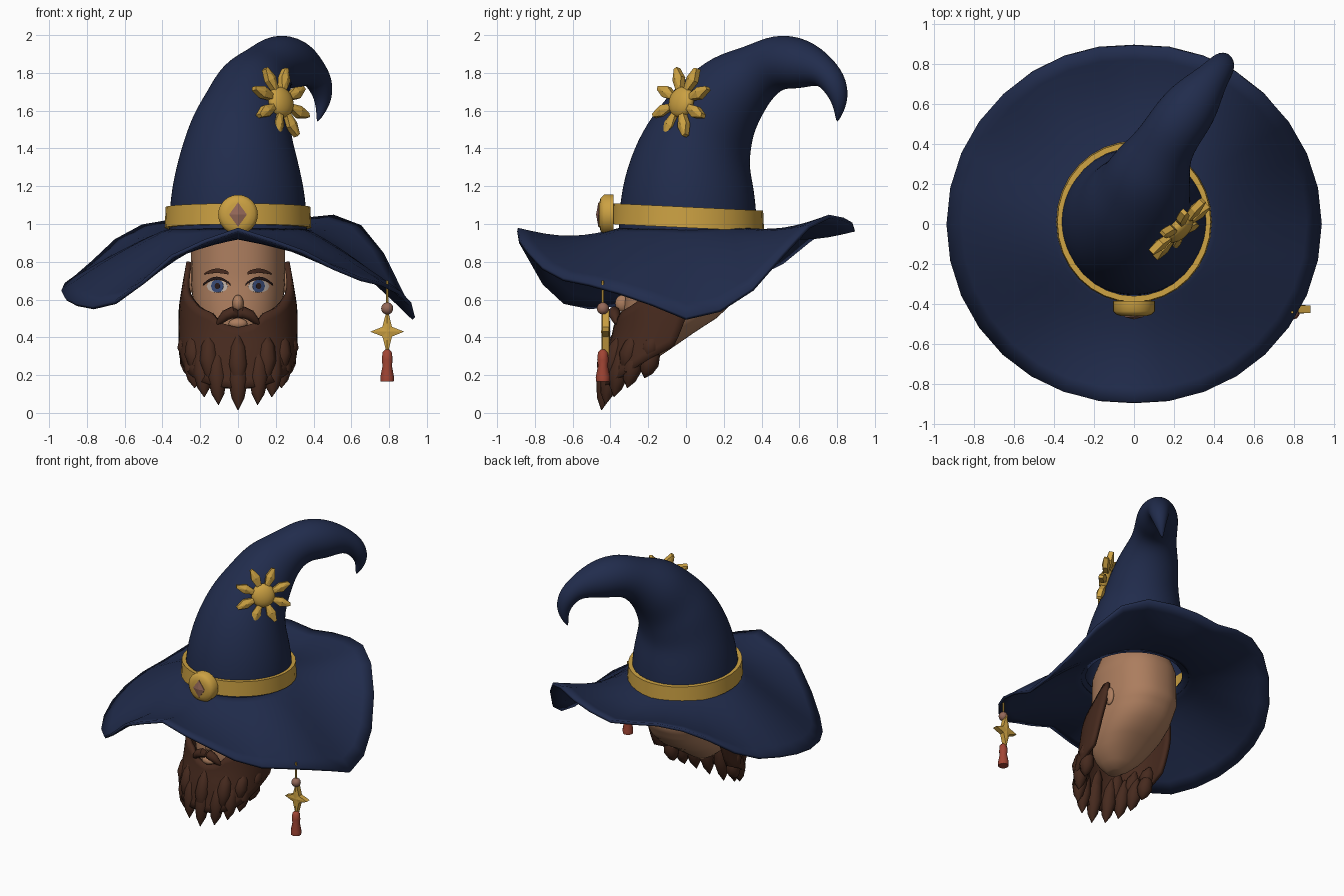
import bpy, bmesh, math
from mathutils import Vector, Matrix, Quaternion

if "Cube" in bpy.data.objects:
    bpy.data.objects.remove(bpy.data.objects["Cube"])


def material(name, *rgb):
    m = bpy.data.materials.new(name)
    m.use_nodes = True
    m.diffuse_color = (*rgb, 1)
    m.node_tree.nodes["Principled BSDF"].inputs["Base Color"].default_value = (*rgb, 1)
    return m


NAVY = material("navy cloth", .015, .025, .073)
GOLD = material("gold", .6, .355, .055)
SKIN = material("skin", .41, .205, .112)
HAIR = material("brown hair", .062, .023, .013)
RED = material("red tassel", .36, .06, .035)
ROSE = material("rose stone", .3, .14, .1)
WHITE = material("eye white", .5, .42, .37)
BLUE = material("iris blue", .04, .07, .18)
DARK = material("dark lash", .02, .01, .01)


def make(name, bm, mat, smooth=True, loc=(0, 0, 0), turn=(0, 0, 0)):
    bmesh.ops.recalc_face_normals(bm, faces=bm.faces)
    mesh = bpy.data.meshes.new(name)
    bm.to_mesh(mesh)
    bm.free()
    mesh.materials.append(mat)
    ob = bpy.data.objects.new(name, mesh)
    bpy.context.collection.objects.link(ob)
    ob.location = loc
    ob.rotation_euler = turn
    if smooth:
        bpy.ops.object.select_all(action='DESELECT')
        ob.select_set(True)
        bpy.context.view_layer.objects.active = ob
        bpy.ops.object.shade_smooth_by_angle(angle=math.radians(50))
    return ob


def bridge(bm, rows, closed=True):
    for a, b in zip(rows, rows[1:]):
        n = len(a)
        for i in range(n if closed else n - 1):
            j = (i + 1) % n
            bm.faces.new((a[i], a[j], b[j], b[i]))


def table(keys, t):
    """Linear lookup in rows of (key, value, ...)."""
    for a, b in zip(keys, keys[1:]):
        if t <= b[0]:
            f = max(0, (t - a[0]) / (b[0] - a[0]))
            return [p + (q - p) * f for p, q in zip(a[1:], b[1:])]
    return list(keys[-1][1:])


def tube(name, pts, radii, mat, segs=10, caps=(True, True)):
    bm, rows = bmesh.new(), []
    pts = [Vector(p) for p in pts]
    q, old = Quaternion(), Vector((0, 0, 1))
    for i, p in enumerate(pts):
        t = (pts[min(i + 1, len(pts) - 1)] - pts[max(i - 1, 0)]).normalized()
        q, old = old.rotation_difference(t) @ q, t
        rows.append([bm.verts.new(p + q @ Vector((radii[i] * math.cos(k * math.tau / segs),
                     radii[i] * math.sin(k * math.tau / segs), 0))) for k in range(segs)])
    bridge(bm, rows)
    for row, cap in zip((rows[0], rows[-1]), caps):
        if cap:
            bm.faces.new(row)
    return make(name, bm, mat)


def ball(name, loc, size, mat, turn=(0, 0, 0)):
    bm = bmesh.new()
    bmesh.ops.create_uvsphere(bm, u_segments=20, v_segments=12, radius=1)
    bmesh.ops.scale(bm, vec=size, verts=bm.verts)
    return make(name, bm, mat, True, loc, turn)


def faceted(name, outline, half, ridge, mat, loc, turn=(0, 0, 0)):
    """Thick outline in the xz plane with a raised point on both sides."""
    bm = bmesh.new()
    rows = [[bm.verts.new((x, y, z)) for x, z in outline] for y in (-half, half)]
    bridge(bm, rows)
    cx = sum(p[0] for p in outline) / len(outline)
    cz = sum(p[1] for p in outline) / len(outline)
    for row, y in zip(rows, (-half - ridge, half + ridge)):
        c = bm.verts.new((cx, y, cz))
        for i, v in enumerate(row):
            bm.faces.new((v, row[(i + 1) % len(row)], c))
    return make(name, bm, mat, False, loc, turn)


def oval(a, cy, rx, ry):
    """Squarish oval; angle 0 is the front, positive towards +x."""
    s, c = math.sin(a), math.cos(a)
    p = 2 / 2.3
    return math.copysign(abs(s) ** p, s) * rx, cy - math.copysign(abs(c) ** p, c) * ry


# Crown: a tapering, lumpy tube bent backwards into a hooked tip
crown = [(0, .01, .95, .37), (0, .01, 1.1, .365), (0, .02, 1.25, .342), (.005, .05, 1.4, .302),
         (.02, .11, 1.52, .267), (.055, .17, 1.62, .235), (.085, .27, 1.735, .205),
         (.145, .385, 1.805, .15), (.21, .49, 1.865, .147), (.3, .61, 1.85, .14),
         (.39, .73, 1.815, .08), (.44, .79, 1.74, .07), (.455, .82, 1.64, .042), (.42, .8, 1.54, .005)]
hat = tube("hat_crown", [c[:3] for c in crown], [c[3] for c in crown], NAVY, 24, (False, True))
hat.modifiers.new("smooth", 'SUBSURF').levels = 2

# Brim: a disc whose rim rises and falls around the head
rim = [(-180, .97), (-160, 1.02), (-148, 1.0), (-135, .91), (-118, .74), (-90, .64), (-72, .58),
       (-52, .55), (-40, .61), (-20, .86), (0, .97), (20, .87), (40, .72), (60, .67), (75, .6),
       (90, .5), (100, .53), (115, .68), (125, .86), (134, .98), (146, 1.04), (160, 1.02), (180, .97)]
bm, rows = bmesh.new(), []
for j in range(9):
    t, row = j / 8, []
    for i in range(32):
        deg = -180 + i * 360 / 32
        a = math.radians(deg)
        r = .33 + .562 * t + .038 * t * abs(math.sin(a))
        z = .975 + (table(rim, deg)[0] - .975) * t ** 1.25
        z -= .045 * math.sin(math.pi * t) * math.cos(a) ** 2
        row.append(bm.verts.new((r * math.sin(a), -r * math.cos(a), z)))
    rows.append(row)
bridge(bm, rows)
brim = make("hat_brim", bm, NAVY)
solid = brim.modifiers.new("thickness", 'SOLIDIFY')
solid.thickness, solid.offset = .02, 0

# Hat band, tilted slightly back
bm = bmesh.new()
rows = []
for r, z in ((.355, .98), (.388, .98), (.383, 1.09), (.355, 1.09), (.355, .98)):
    rows.append([bm.verts.new((r * math.cos(k * math.tau / 32), .01 + r * 1.04 * math.sin(k * math.tau / 32),
                 z - .05 * math.sin(k * math.tau / 32) * r)) for k in range(32)])
bridge(bm, rows)
bmesh.ops.remove_doubles(bm, verts=bm.verts, dist=.0001)
make("hat_band", bm, GOLD)

# Round buckle with a diamond stone
tube("buckle", [(0, y, 1.05) for y in (-.385, -.435, -.452, -.46)], [.105, .105, .088, .06], GOLD, 24)
faceted("buckle_stone", [(-.047, 0), (0, .065), (.047, 0), (0, -.065)], .004, .012, ROSE, (0, -.46, 1.05))

# Sun badge on the crown, leaning back with the cloth
place, turn = (.227, -.025, 1.645), (math.radians(-14), 0, math.radians(45))
ball("sun_disc", place, (.083, .045, .083), GOLD, turn)
for k in range(8):
    m = Matrix.Rotation(math.radians(22 + 45 * k), 2)
    ray = [m @ Vector(p) for p in ((.065, -.014), (.135, -.034), (.2, -.008), (.195, .012), (.135, .03), (.065, .014))]
    faceted("sun_ray", ray, .016, .014, GOLD, place, turn)

# Hanging charm: cord, bead, star and tassel
cx, cy = .79, -.44
tube("charm_cord", [(cx, cy, .7), (cx, cy, .32)], [.007, .007], GOLD, 6)
ball("charm_bead", (cx, cy, .553), (.032, .032, .032), ROSE)
star = []
for k in range(4):
    a = k * math.pi / 2
    r = .125 if k % 2 else .09
    star += [(r * math.cos(a), r * math.sin(a)),
             (.036 * math.cos(a + math.pi / 4), .036 * math.sin(a + math.pi / 4))]
faceted("charm_star", star, .018, .006, GOLD, (cx, -.425, .43))
tube("charm_tassel", [(cx, cy, z) for z in (.335, .32, .28, .25, .19, .165)],
     [.012, .026, .03, .026, .038, .036], RED, 10)

# Head
head = [(.3, -.2, .05, .06), (.36, -.18, .14, .13), (.43, -.135, .19, .185), (.5, -.085, .22, .245),
        (.58, -.04, .238, .285), (.7, 0, .25, .31), (.95, 0, .25, .3), (1.1, 0, .2, .24)]
bm, rows = bmesh.new(), []
for j in range(21):
    z = .3 + .04 * j
    rows.append([bm.verts.new((*oval(k * math.tau / 48, *table(head, z)), z)) for k in range(48)])
bridge(bm, rows)
bm.faces.new(rows[0])
bm.faces.new(rows[-1])
make("head", bm, SKIN)
ball("nose", (0, -.335, .58), (.03, .04, .045), SKIN)


def strip(name, x0, x1, low, high, lift, mat):
    """Thin plate lying on the face; low and high are functions of u in -1..1."""
    bm, rows = bmesh.new(), []
    for k in range(13):
        u = -1 + k / 6
        x, row = x0 + (x1 - x0) * k / 12, []
        for z in (low(u), high(u)):
            y0, rx, ry = table(head, z)
            row.append(bm.verts.new((x, y0 - ry * (1 - (abs(x) / rx) ** 2.3) ** (1 / 2.3) - lift, z)))
        rows.append(row)
    bridge(bm, rows, False)
    ob = make(name, bm, mat, False)
    ob.modifiers.new("thickness", 'SOLIDIFY').thickness = .003


def disc(name, x, z, rx, rz, lift, mat):
    arc = lambda u: math.sqrt(max(0, 1 - u * u)) + .01
    strip(name, x - rx, x + rx, lambda u: z - rz * arc(u), lambda u: z + rz * arc(u), lift, mat)


# Face details and ears, on both sides
for side, s in (("left", 1), ("right", -1)):
    disc(side + "_eye", s * .11, .67, .056, .032, .006, WHITE)
    disc(side + "_iris", s * .11, .672, .033, .034, .01, BLUE)
    disc(side + "_pupil", s * .11, .672, .014, .016, .014, DARK)
    strip(side + "_lash", s * .04, s * .185, lambda u: .675 + .03 * (1 - u * u),
          lambda u: .683 + .038 * (1 - u * u), .016, DARK)
    strip(side + "_brow", s * .05, s * .18, lambda u: .732 + .008 * (1 - u * u),
          lambda u: .742 + .022 * (1 - u * u) - .004 * u, .008, HAIR)
    ball(side + "_ear", (s * .25, .04, .7), (.02, .04, .065), SKIN)
    tube(side + "_moustache", [(s * x, y, z) for x, y, z in ((0, -.365, .52), (.03, -.38, .532),
         (.065, -.378, .517), (.095, -.37, .487), (.115, -.36, .465))], [.02, .032, .029, .019, .003], HAIR)

# Beard shell wrapping the jaw
beard = [(0, -.22, .27, .24), (.1, -.2, .285, .245), (.3, -.13, .297, .28), (.42, -.075, .3, .3),
         (.55, -.03, .3, .325), (.65, -.01, .285, .33), (.8, 0, .258, .315)]
cheek = [(0, .45), (14, .475), (24, .53), (40, .56), (66, .64), (80, .7), (90, .8)]


def on_beard(deg, z, out=0):
    y0, rx, ry = table(beard, z)
    return (*oval(math.radians(deg), y0, rx + out, ry + out), z)


bm, rows = bmesh.new(), []
for j in range(9):
    row = []
    for deg in range(-96, 97, 6):
        top = table(cheek, abs(deg))[0]
        low = .13 + .22 * (deg / 96) ** 2
        row.append(bm.verts.new(on_beard(deg, top + (low - top) * j / 8)))
    rows.append(row)
bridge(bm, rows, False)
shell = make("beard", bm, HAIR)
solid = shell.modifiers.new("thickness", 'SOLIDIFY')
solid.thickness, solid.offset = .03, 0
ball("lower_lip", (0, -.35, .472), (.05, .03, .03), SKIN)

# Pointed locks in two overlapping rows
for row, (step, start, tip) in enumerate(((20, .36, .015), (24, .42, .12))):
    for k in range(-4 + row, 5 - row):
        deg = k * step + row * 4 * (1 if k > 0 else -1 if k < 0 else 0)
        side = (abs(deg) / 80) ** 1.3
        end = tip + .17 * side
        out = -.01 + .012 * row - .025 * side
        pts = [on_beard(deg, start + (end - start) * f, out) for f in (0, .25, .55, .82, 1)]
        tube("beard_lock", pts, [.008, .042, .052, .034, .002], HAIR, 8)
